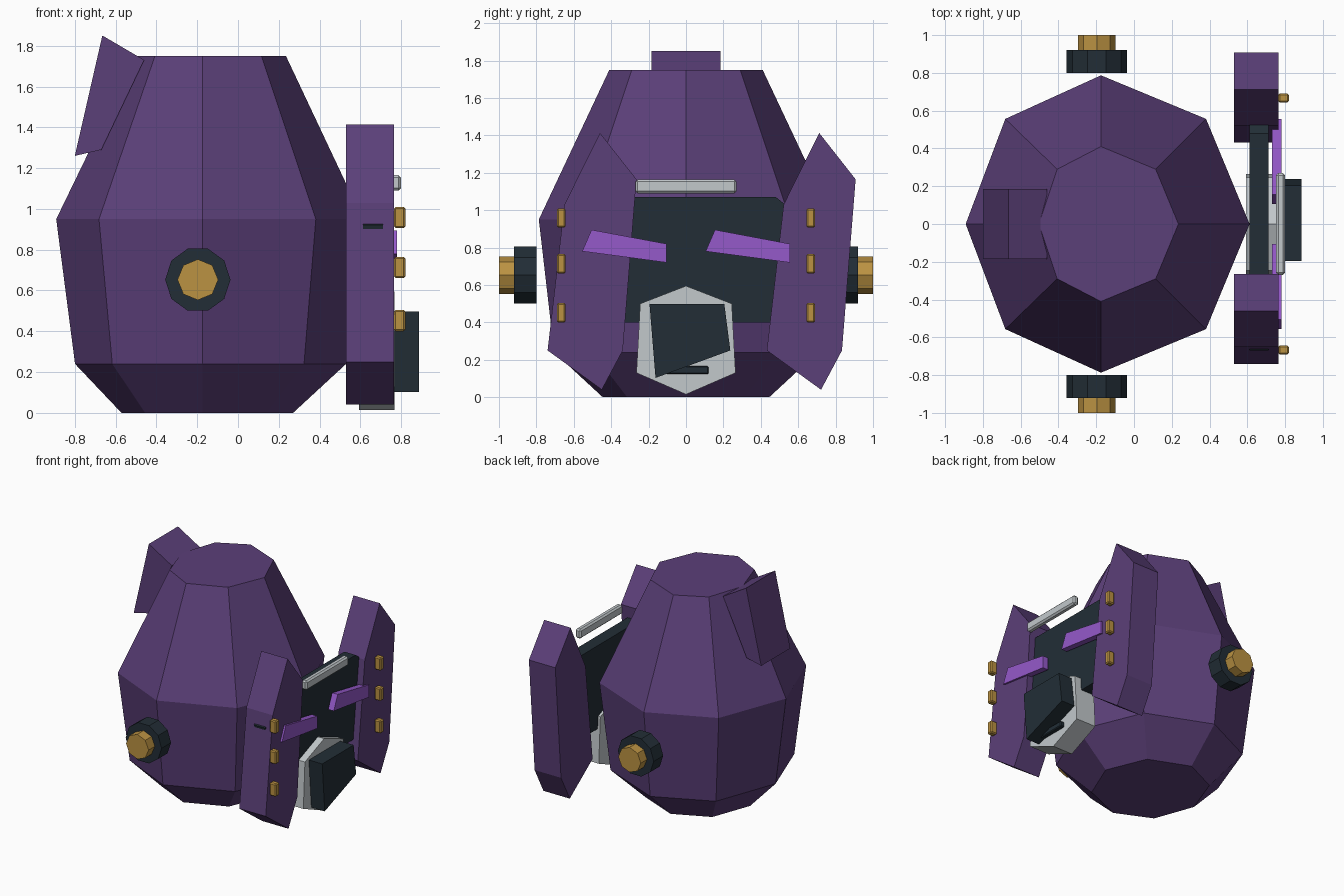
import bpy, bmesh, math

if "Cube" in bpy.data.objects:
    bpy.data.objects.remove(bpy.data.objects["Cube"])


def material(name, rgb):
    m = bpy.data.materials.new(name)
    m.diffuse_color = (*rgb, 1)
    m.use_nodes = True
    m.node_tree.nodes["Principled BSDF"].inputs["Base Color"].default_value = m.diffuse_color
    return m


PURPLE = material("deep purple", (0.105, 0.050, 0.190))
DARK = material("dark slate", (0.016, 0.027, 0.037))
GOLD = material("brass", (0.500, 0.290, 0.055))
PALE = material("pale steel", (0.540, 0.580, 0.600))
VIOLET = material("bright violet", (0.300, 0.100, 0.590))


def finish(name, bm, mat, bevel=0):
    bmesh.ops.recalc_face_normals(bm, faces=bm.faces)
    me = bpy.data.meshes.new(name)
    bm.to_mesh(me)
    bm.free()
    me.materials.append(mat)
    ob = bpy.data.objects.new(name, me)
    bpy.context.collection.objects.link(ob)
    if bevel:
        b = ob.modifiers.new("bevel", 'BEVEL')
        b.width = bevel
        b.segments = 1
    return ob


def loft(name, rings, mat, bevel=0):
    """Skin equal-length rings of points and cap both ends."""
    bm = bmesh.new()
    vs = [[bm.verts.new(p) for p in r] for r in rings]
    n = len(vs[0])
    for a, b in zip(vs, vs[1:]):
        for i in range(n):
            j = (i + 1) % n
            bm.faces.new((a[i], a[j], b[j], b[i]))
    bm.faces.new(vs[0][::-1])
    bm.faces.new(vs[-1])
    return finish(name, bm, mat, bevel)


def plate(name, yz, x0, x1, mat, dy=0, bevel=0):
    """Side-view outline (y, z) extruded along x."""
    return loft(name, [[(x, y + dy, z) for y, z in yz] for x in (x0, x1)], mat, bevel)


def block(name, x, y, z, mat, bevel=0):
    outline = [(y[0], z[0]), (y[1], z[0]), (y[1], z[1]), (y[0], z[1])]
    return plate(name, outline, x[0], x[1], mat, 0, bevel)


def disc_y(name, r, n, y0, y1, mat):
    ring = [(r * math.cos(2 * math.pi * i / n) - 0.197,
             r * math.sin(2 * math.pi * i / n) + 0.653) for i in range(n)]
    return loft(name, [[(x, y, z) for x, z in ring] for y in (y0, y1)], mat)


# Eight-sided head, slightly flattened at the back: (z, radius, back scale)
rings = []
for z, r, back in ((0, 0.445, 0.89), (0.24, 0.705, 0.885), (0.95, 0.787, 0.91), (1.75, 0.41, 0.80)):
    ring = []
    for i in range(8):
        a = i * math.pi / 4
        x = r * math.cos(a)
        ring.append((-0.175 + (x if x > 0 else x * back), r * math.sin(a), z))
    rings.append(ring)
loft("head_shell", rings, PURPLE)

# Rear crest
crest = [(-0.665, 1.85), (-0.46, 1.73), (-0.67, 1.29), (-0.80, 1.26)]
loft("rear_crest", [[(x, y, z) for x, z in crest] for y in (-0.185, 0.185)], PURPLE)

# Side hubs with brass caps
for s, side in ((-1, "front"), (1, "rear")):
    disc_y(side + "_hub", 0.16, 10, s * 0.80, s * 0.92, DARK)
    disc_y(side + "_hub_cap", 0.10, 8, s * 0.92, s * 1.0, GOLD)

# Cheek guards (same outline shifted) and eyes
guard = [(-0.46, 1.413), (-0.265, 1.165), (-0.338, 0.25),
         (-0.45, 0.04), (-0.74, 0.25), (-0.65, 1.03)]
eye = [(-0.505, 0.895), (-0.105, 0.82), (-0.105, 0.72), (-0.555, 0.78)]
for k, side in enumerate(("left", "right")):
    plate(side + "_cheek_guard", guard, 0.53, 0.765, PURPLE, 1.172 * k)
    plate(side + "_eye", eye, 0.73, 0.78, VIOLET, 0.66 * k)
    y = 0.667 * (2 * k - 1)
    for i, z in enumerate((0.958, 0.713, 0.452)):
        block(f"{side}_rivet_{i + 1}", (0.765, 0.82), (y - 0.024, y + 0.024),
              (z - 0.052, z + 0.052), GOLD, 0.008)

# Face panel, brow bar
plate("face_panel", [(-0.48, 1.07), (0.48, 1.07), (0.67, 0.92), (0.53, 0.40),
                     (-0.53, 0.40), (-0.67, 0.92)], 0.612, 0.712, DARK)
block("brow_bar", (0.752, 0.80), (-0.27, 0.27), (1.09, 1.165), PALE, 0.012)

# Muzzle: hexagon plate, breather block and vent bar
plate("muzzle_plate", [(0, 0.595), (0.245, 0.50), (0.265, 0.13), (0, 0.015),
                       (-0.265, 0.13), (-0.245, 0.50)], 0.592, 0.768, PALE)
plate("breather_block", [(-0.195, 0.497), (0.205, 0.497), (0.237, 0.25), (-0.163, 0.103)],
      0.765, 0.887, DARK)
block("vent_bar", (0.76, 0.80), (-0.12, 0.12), (0.123, 0.167), DARK, 0.006)
